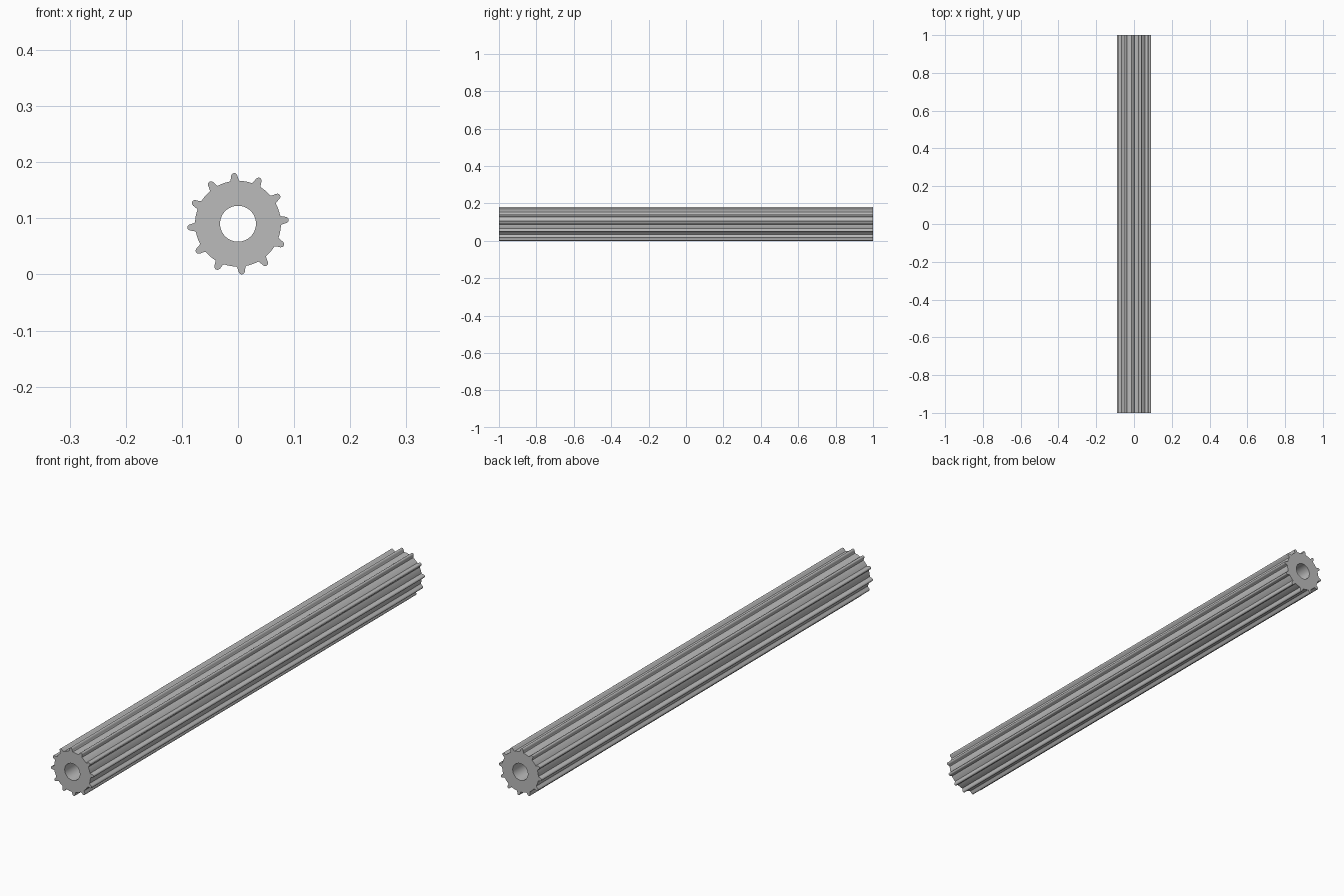
import bpy, bmesh, math

if "Cube" in bpy.data.objects:
    bpy.data.objects.remove(bpy.data.objects["Cube"], do_unlink=True)

TEETH, PHASE, AXIS_Z = 12, math.radians(4.5), 0.0905
ROOT_R, HOLE_R, HALF_LENGTH = 0.0765, 0.032, 1.0
PITCH = math.tau / TEETH

steel = bpy.data.materials.new("steel_grey")
steel.use_nodes = True
grey = (0.5, 0.5, 0.5, 1)
steel.diffuse_color = grey
steel.node_tree.nodes["Principled BSDF"].inputs["Base Color"].default_value = grey

# Half a tooth as (radius, sideways offset), from root to tip
half = [(ROOT_R, 0.0085), (0.0785, 0.0072), (0.082, 0.0063), (0.086, 0.0055),
        (0.0885, 0.0042), (0.0901, 0.0022), (0.0905, 0)]
tooth = [(r, -s) for r, s in half] + [(r, s) for r, s in half[-2::-1]]

# One pitch as (radius, angle): the tooth, then the arc of the root circle
pitch = [(math.hypot(r, s) if s and r > ROOT_R else r, math.atan2(s, r)) for r, s in tooth]
start, end = pitch[-1][1], PITCH + pitch[0][1]
pitch += [(ROOT_R, start + (end - start) * i / 5) for i in range(1, 5)]
outer = [(r, a + PHASE + k * PITCH) for k in range(TEETH) for r, a in pitch]
count = len(outer)
inner = [(HOLE_R, PHASE + pitch[0][1] + math.tau * i / count) for i in range(count)]


def ring(bm, profile, y):
    return [bm.verts.new((r * math.cos(a), y, AXIS_Z + r * math.sin(a))) for r, a in profile]


# Loops run around the section: outside front, outside back, hole back, hole front
bm = bmesh.new()
loops = [ring(bm, outer, -HALF_LENGTH), ring(bm, outer, HALF_LENGTH),
         ring(bm, inner, HALF_LENGTH), ring(bm, inner, -HALF_LENGTH)]
for a, b in zip(loops, loops[1:] + loops[:1]):
    for i in range(count):
        j = (i + 1) % count
        bm.faces.new((a[i], a[j], b[j], b[i]))
bmesh.ops.recalc_face_normals(bm, faces=bm.faces)

mesh = bpy.data.meshes.new("pinion_rod")
bm.to_mesh(mesh)
bm.free()
mesh.materials.append(steel)
rod = bpy.data.objects.new("pinion_rod", mesh)
bpy.context.collection.objects.link(rod)

# Smooth hole and tooth flanks, sharp ends and roots
bpy.ops.object.select_all(action='DESELECT')
rod.select_set(True)
bpy.context.view_layer.objects.active = rod
bpy.ops.object.shade_smooth_by_angle(angle=math.radians(30))
